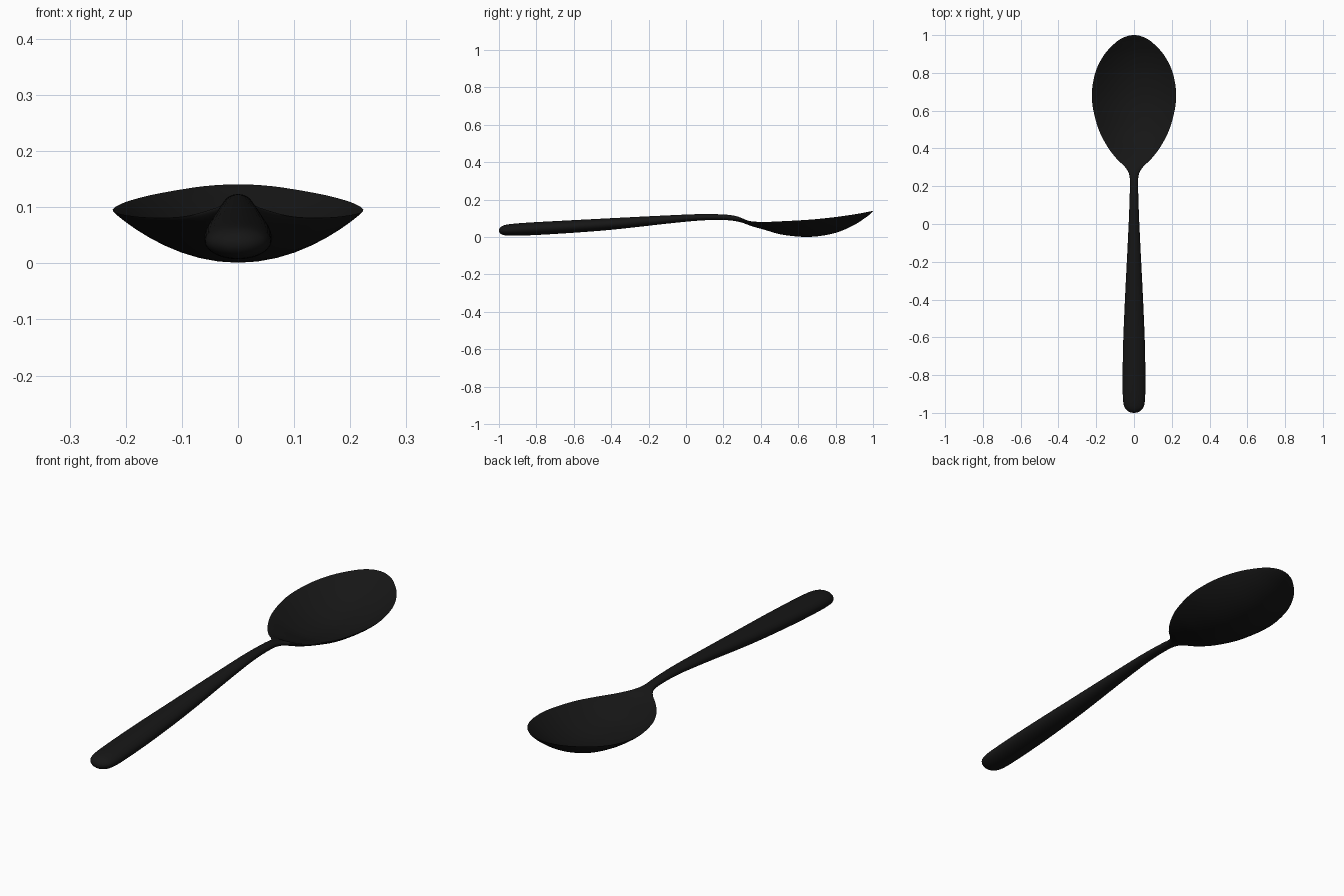
import bpy, bmesh, math

if "Cube" in bpy.data.objects:
    bpy.data.objects.remove(bpy.data.objects["Cube"])

# Stations along the spoon: y, half width, rim height, half thickness, dish depth
STATIONS = [
    (-1.0, 0.0, 0.035, 0.0, 0.0),
    (-0.988, 0.036, 0.036, 0.020, 0.0),
    (-0.95, 0.056, 0.038, 0.030, 0.0),
    (-0.85, 0.060, 0.043, 0.034, 0.0),
    (-0.65, 0.058, 0.054, 0.034, 0.0),
    (-0.40, 0.048, 0.070, 0.031, 0.0),
    (-0.10, 0.033, 0.094, 0.022, 0.0),
    (0.08, 0.025, 0.106, 0.017, 0.0),
    (0.20, 0.022, 0.106, 0.015, 0.0),
    (0.26, 0.025, 0.101, 0.014, 0.001),
    (0.30, 0.046, 0.094, 0.012, 0.005),
    (0.35, 0.096, 0.083, 0.009, 0.015),
    (0.42, 0.147, 0.081, 0.008, 0.034),
    (0.52, 0.194, 0.085, 0.007, 0.066),
    (0.66, 0.223, 0.093, 0.007, 0.085),
    (0.79, 0.208, 0.106, 0.007, 0.079),
    (0.89, 0.162, 0.120, 0.006, 0.054),
    (0.96, 0.098, 0.132, 0.005, 0.023),
    (0.99, 0.049, 0.138, 0.004, 0.006),
    (1.0, 0.0, 0.140, 0.0, 0.0),
]
STEPS, SIDES = 5, 40


def ghost(s):
    # Mirrored neighbour so that both ends close round
    return (s[0], -s[1], s[2], -s[3], s[4])


def catmull(a, b, c, d, t):
    return 0.5 * (2*b + (c - a)*t + (2*a - 5*b + 4*c - d)*t*t + (3*b - a - 3*c + d)*t**3)


# Smooth the stations
pts = [ghost(STATIONS[1])] + STATIONS + [ghost(STATIONS[-2])]
rows = []
for i in range(1, len(pts) - 2):
    for k in range(STEPS):
        rows.append([catmull(*v, k / STEPS) for v in zip(*pts[i-1:i+3])])
rows = rows[1:]

# Spoon: handle sections are ovals, bowl sections are thin dished shells
bm = bmesh.new()
rings = []
for y, w, z, h, d in rows:
    ring = []
    for j in range(SIDES):
        a = 2 * math.pi * j / SIDES
        s = math.sin(a)
        ring.append(bm.verts.new((w * math.cos(a), y, z + h * s - max(d, 0) * s * s)))
    rings.append(ring)
for r0, r1 in zip(rings, rings[1:]):
    for j in range(SIDES):
        k = (j + 1) % SIDES
        bm.faces.new((r0[j], r0[k], r1[k], r1[j]))

# Close the handle end and the bowl tip
for ring, s in ((rings[0], STATIONS[0]), (rings[-1], STATIONS[-1])):
    tip = bm.verts.new((0, s[0], s[2]))
    for j in range(SIDES):
        bm.faces.new((ring[j], ring[(j + 1) % SIDES], tip))
bmesh.ops.recalc_face_normals(bm, faces=bm.faces)

mesh = bpy.data.meshes.new("spoon")
bm.to_mesh(mesh)
bm.free()
spoon = bpy.data.objects.new("spoon", mesh)
bpy.context.collection.objects.link(spoon)

mat = bpy.data.materials.new("black")
mat.diffuse_color = (0.008, 0.008, 0.008, 1)
mat.use_nodes = True
mat.node_tree.nodes["Principled BSDF"].inputs["Base Color"].default_value = mat.diffuse_color
mesh.materials.append(mat)

bpy.context.view_layer.objects.active = spoon
spoon.select_set(True)
bpy.ops.object.shade_smooth_by_angle(angle=math.radians(50))
